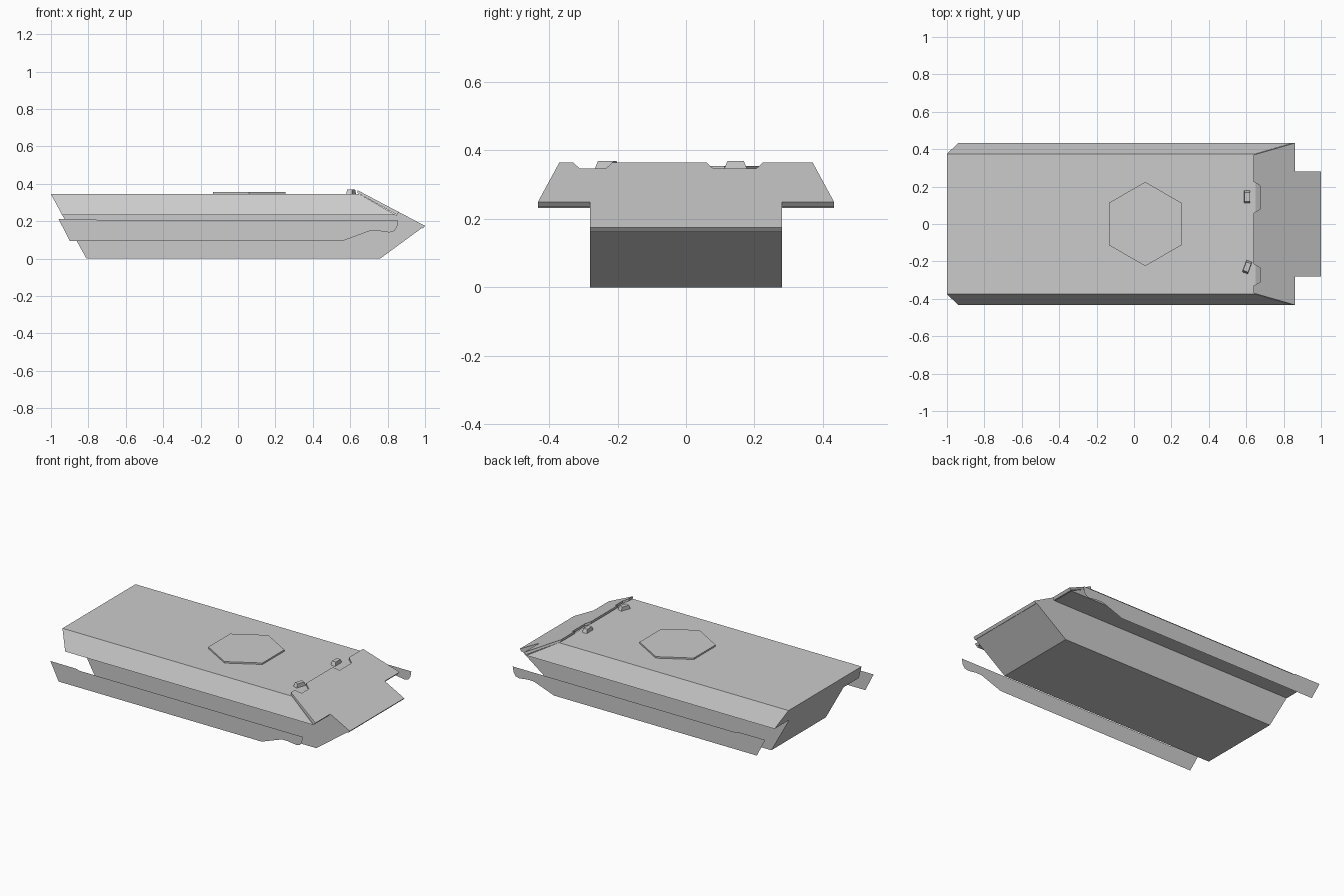
import bpy, bmesh, math
from mathutils import Matrix

if "Cube" in bpy.data.objects:
    bpy.data.objects.remove(bpy.data.objects["Cube"])


def make_object(name, verts, faces):
    mesh = bpy.data.meshes.new(name)
    mesh.from_pydata(verts, [], faces)
    bm = bmesh.new()
    bm.from_mesh(mesh)
    bmesh.ops.recalc_face_normals(bm, faces=bm.faces)
    bm.to_mesh(mesh)
    bm.free()
    ob = bpy.data.objects.new(name, mesh)
    bpy.context.collection.objects.link(ob)
    return ob


def bridge(name, ring_a, ring_b):
    """Closed solid between two matching outlines."""
    n = len(ring_a)
    faces = [tuple(range(n)), tuple(range(n, 2 * n))]
    faces += [(i, (i + 1) % n, n + (i + 1) % n, n + i) for i in range(n)]
    return make_object(name, list(ring_a) + list(ring_b), faces)


def rect(x0, x1, y, z):
    return [(x0, -y, z), (x1, -y, z), (x1, y, z), (x0, y, z)]


ROOF = 0.345

# Lower hull: side profile extruded across the width
tub = [(-0.81, 0), (0.76, 0), (0.985, 0.165), (0.86, 0.234), (-0.94, 0.234)]
bridge("lower_hull", [(x, -0.28, z) for x, z in tub], [(x, 0.28, z) for x, z in tub])

# Upper hull with overhanging, inward-sloping sides
bridge("upper_hull", rect(-0.94, 0.845, 0.433, 0.232), rect(-1.0, 0.65, 0.375, ROOF))


# Sloped front plate with two notches along its rear edge
def slope(x):
    return 0.365 - (x - 0.64) * 0.19 / 0.36


plate = [(0.64, -0.37), (0.86, -0.433), (0.86, -0.28), (1.0, -0.28),
         (1.0, 0.28), (0.86, 0.28), (0.86, 0.433), (0.64, 0.37),
         (0.64, 0.225), (0.675, 0.205), (0.675, 0.08), (0.64, 0.06),
         (0.64, -0.215), (0.675, -0.235), (0.675, -0.31), (0.64, -0.33)]
bridge("front_plate", [(x, y, slope(x)) for x, y in plate],
       [(x - 0.012 * (x > 0.8), y, slope(x) - 0.014) for x, y in plate])

# Hexagonal roof plate
hexagon = [(0.06 + 0.225 * math.sin(i * math.pi / 3), 0.225 * math.cos(i * math.pi / 3))
           for i in range(6)]
bridge("roof_plate", [(x, y, ROOF - 0.003) for x, y in hexagon],
       [(x, y, ROOF + 0.01) for x, y in hexagon])

# Tapered periscopes behind the notches
for side, y, turn in (("left", 0.145, 0), ("right", -0.23, -20)):
    ob = bridge("periscope_" + side, rect(-0.016, 0.016, 0.034, 0),
                rect(-0.014, 0.014, 0.024, 0.025))
    ob.data.transform(Matrix.Translation((0.605, y, ROOF - 0.001))
                      @ Matrix.Rotation(math.radians(turn), 4, 'Z'))

# Thin side skirts standing clear of the hull
skirt = [(-0.96, 0.213), (-0.90, 0.095), (0.56, 0.095), (0.705, 0.148), (0.75, 0.148),
         (0.81, 0.14), (0.835, 0.147), (0.85, 0.168), (0.857, 0.205),
         (-0.75, 0.205), (-0.77, 0.212)]
for side, y in (("left", 0.557), ("right", -0.557)):
    order = range(len(skirt)) if y < 0 else reversed(range(len(skirt)))
    make_object("side_skirt_" + side, [(x, y, z) for x, z in skirt], [tuple(order)])
